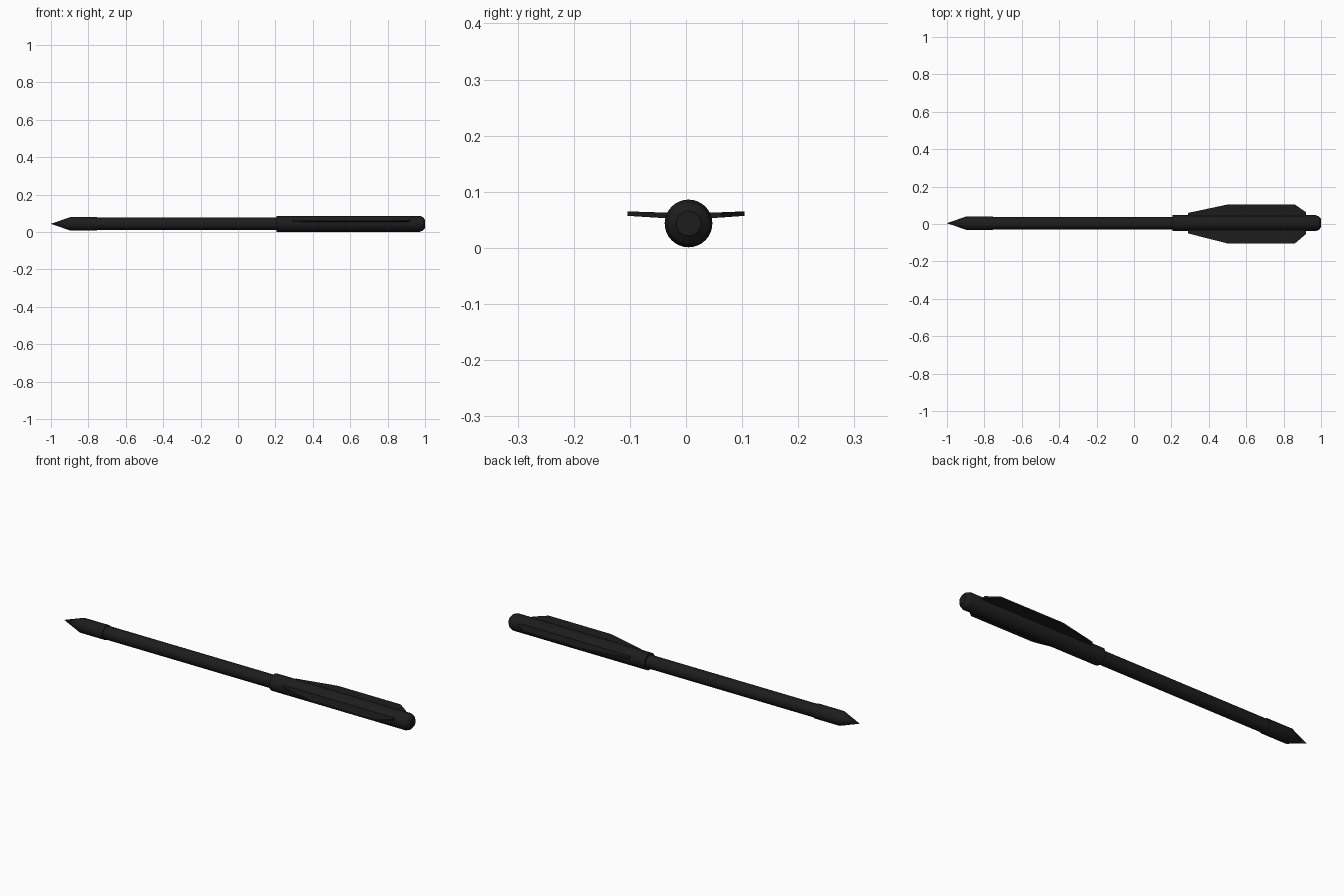
import bpy, bmesh, math

if "Cube" in bpy.data.objects:
    bpy.data.objects.remove(bpy.data.objects["Cube"])

CY, CZ, SIDES = 0.0045, 0.0435, 32   # shaft axis and roundness

black = bpy.data.materials.new("matte_black")
black.diffuse_color = (0.012, 0.012, 0.012, 1)
black.use_nodes = True
black.node_tree.nodes["Principled BSDF"].inputs["Base Color"].default_value = black.diffuse_color


def finish(name, bm, smooth=True):
    bmesh.ops.recalc_face_normals(bm, faces=bm.faces)
    mesh = bpy.data.meshes.new(name)
    bm.to_mesh(mesh)
    bm.free()
    ob = bpy.data.objects.new(name, mesh)
    bpy.context.collection.objects.link(ob)
    mesh.materials.append(black)
    if smooth:
        bpy.ops.object.select_all(action='DESELECT')
        ob.select_set(True)
        bpy.context.view_layer.objects.active = ob
        bpy.ops.object.shade_smooth_by_angle(angle=math.radians(25))
    return ob


def lathe(name, profile):
    """Turn (x, radius) points around the shaft axis."""
    bm = bmesh.new()
    verts = [bm.verts.new((x, CY, CZ + r)) for x, r in profile]
    edges = [bm.edges.new(pair) for pair in zip(verts, verts[1:])]
    bmesh.ops.spin(bm, geom=verts + edges, cent=(0, CY, CZ), axis=(1, 0, 0),
                   angle=math.tau, steps=SIDES, use_merge=True)
    bmesh.ops.remove_doubles(bm, verts=bm.verts, dist=1e-5)
    return finish(name, bm)


# Pointed head
lathe("point", [(-1, 0), (-0.895, 0.0365), (-0.755, 0.0365), (-0.755, 0.032)])

# Shaft
lathe("shaft", [(-0.76, 0.033), (0.21, 0.033)])

# Rear sleeve with stepped front and chamfered tail
lathe("sleeve", [(0.205, 0.032), (0.205, 0.0425), (0.972, 0.0425),
                 (0.988, 0.036), (1.0, 0.022), (1.0, 0)])

# Swept vanes: outline in x and distance from axis, thinner at the edge
OUTLINE = [(0.29, 0.036), (0.29, 0.055), (0.50, 0.0995),
           (0.86, 0.0995), (0.92, 0.058), (0.92, 0.036)]


def vane(name, side):
    bm = bmesh.new()
    layers = []
    for sign in (1, -1):
        ring = []
        for x, d in OUTLINE:
            t = (d - 0.036) / 0.0635
            mid = 0.0575 + 0.0035 * t
            ring.append(bm.verts.new((x, CY + side * d if d < 0.09 else side * 0.104,
                                      mid + sign * (0.005 - 0.001 * t))))
        layers.append(ring)
        bm.faces.new(ring)
    n = len(OUTLINE)
    for i in range(n):
        j = (i + 1) % n
        bm.faces.new((layers[0][i], layers[0][j], layers[1][j], layers[1][i]))
    bmesh.ops.triangulate(bm, faces=[f for f in bm.faces if len(f.verts) > 4])
    return finish(name, bm, smooth=False)


vane("vane_back", 1)
vane("vane_front", -1)
